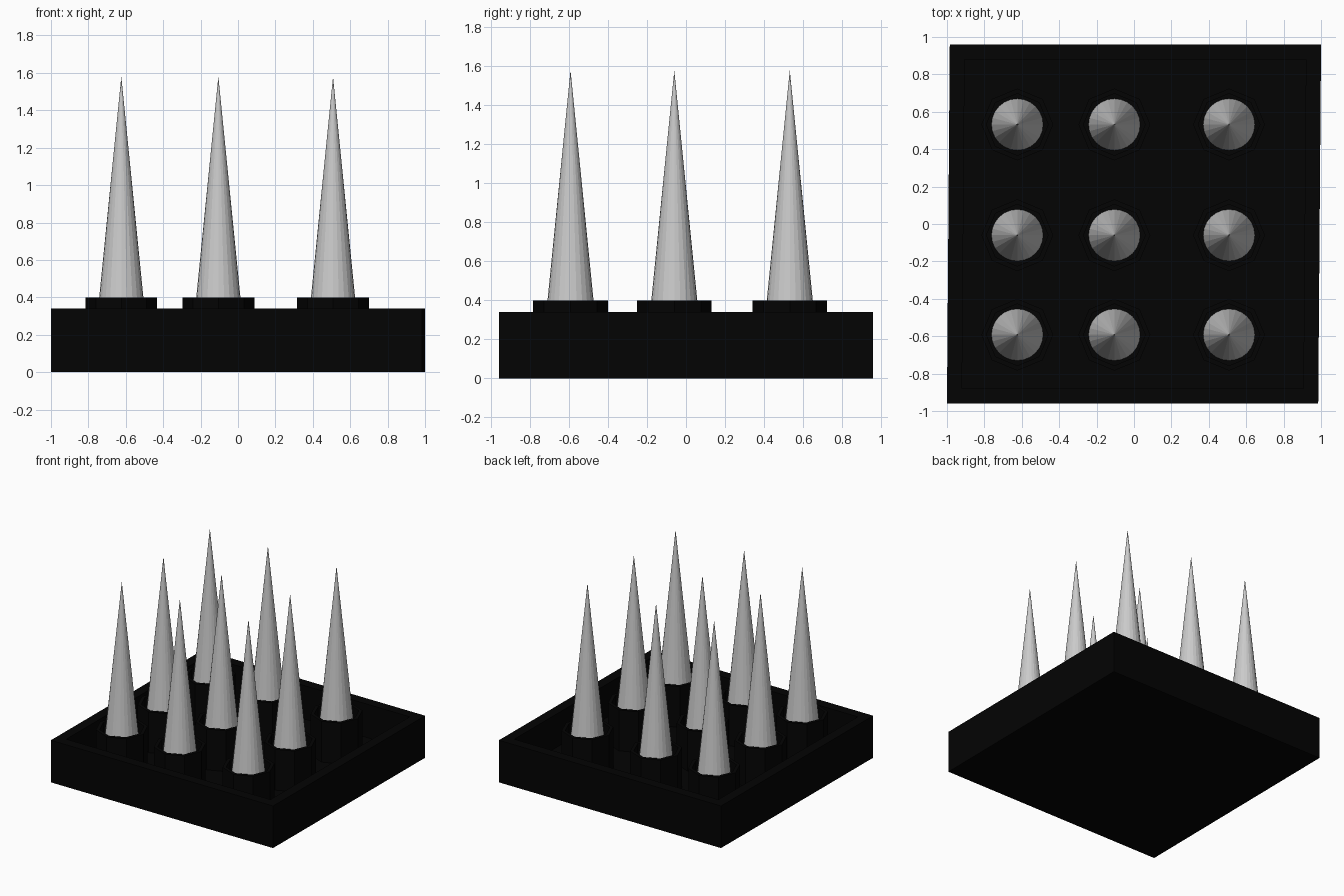
import bpy, bmesh, math

if "Cube" in bpy.data.objects:
    bpy.data.objects.remove(bpy.data.objects["Cube"])

black = bpy.data.materials.new("black_plastic")
black.diffuse_color = (0.001, 0.001, 0.001, 1)
black.use_nodes = True
black.node_tree.nodes["Principled BSDF"].inputs["Base Color"].default_value = black.diffuse_color

HX, HY, RIM_Z, FLOOR_Z, WALL = 0.9925, 0.96, 0.34, 0.07, 0.08
SEAT_Z, TIP_Z = 0.20, 1.58
SKEW = 0.0078
XS = (-0.624, -0.105, 0.508)
YS = (-0.592, -0.06, 0.532)


def add_rings(name, rings, mat):
    """Skin a list of equal-length point loops into one capped mesh."""
    bm = bmesh.new()
    loops = [[bm.verts.new(p) for p in ring] for ring in rings]
    n = len(loops[0])
    for a, b in zip(loops, loops[1:]):
        for i in range(n):
            j = (i + 1) % n
            bm.faces.new((a[i], a[j], b[j], b[i]))
    bm.faces.new(loops[0][::-1])
    bm.faces.new(loops[-1])
    bmesh.ops.recalc_face_normals(bm, faces=bm.faces)
    me = bpy.data.meshes.new(name)
    bm.to_mesh(me)
    bm.free()
    me.materials.append(mat)
    ob = bpy.data.objects.new(name, me)
    bpy.context.collection.objects.link(ob)
    return ob


def rect(inset, z):
    x, y = HX - inset, HY - inset
    return [(px + SKEW * py, py, z) for px, py in ((-x, -y), (x, -y), (x, y), (-x, y))]


def circle(r, z, n=8):
    return [(r * math.cos(2 * math.pi * i / n), r * math.sin(2 * math.pi * i / n), z)
            for i in range(n)]


# Slightly skewed open tray
add_rings("tray", [rect(0, 0), rect(0, RIM_Z), rect(WALL, RIM_Z), rect(WALL, FLOOR_Z)], black)

for i, x in enumerate(XS):
    for j, y in enumerate(YS):
        # Eight-sided cup rising from the tray floor
        socket = add_rings(f"socket_{i}_{j}",
                           [circle(0.192, FLOOR_Z - 0.01), circle(0.192, 0.40),
                            circle(0.165, 0.40), circle(0.165, SEAT_Z)], black)
        socket.location = (x, y, 0)
        # Tall spike standing inside the cup
        bpy.ops.mesh.primitive_cone_add(vertices=24, radius1=0.138, radius2=0,
                                        depth=TIP_Z - SEAT_Z,
                                        location=(x, y, (TIP_Z + SEAT_Z) / 2))
        bpy.context.object.name = f"spike_{i}_{j}"
